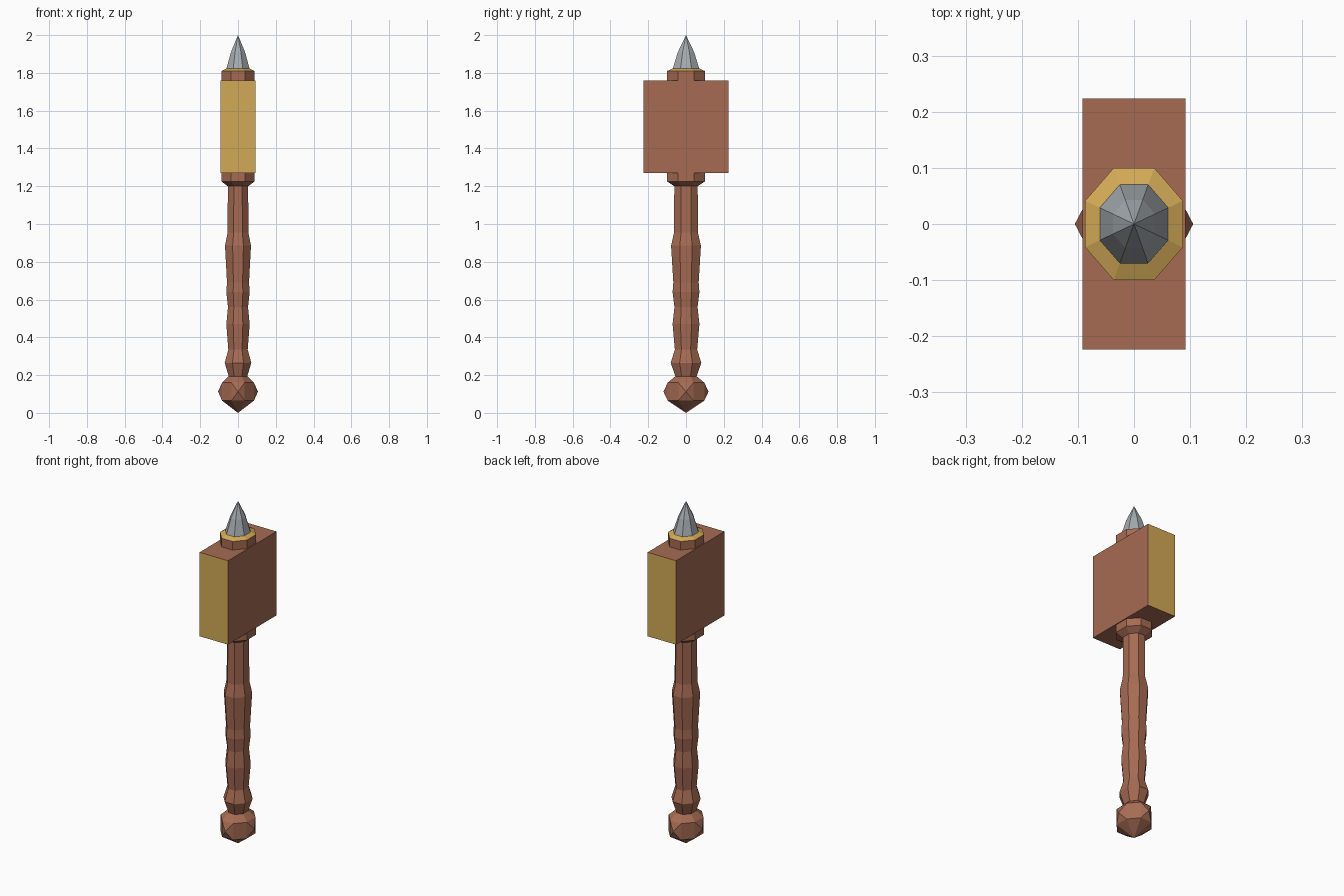
import bpy, bmesh, math

if "Cube" in bpy.data.objects:
    bpy.data.objects.remove(bpy.data.objects["Cube"])

SQUASH = 0.87                       # x width relative to y width
SIDES = 8


def material(name, rgb):
    m = bpy.data.materials.new(name)
    m.diffuse_color = (*rgb, 1)
    m.use_nodes = True
    m.node_tree.nodes["Principled BSDF"].inputs["Base Color"].default_value = m.diffuse_color
    return m


BROWN = material("reddish_brown", (0.38, 0.147, 0.087))
GOLD = material("gold", (0.65, 0.40, 0.095))
STEEL = material("steel", (0.37, 0.41, 0.43))


def finish(name, bm, mats):
    bmesh.ops.recalc_face_normals(bm, faces=bm.faces[:])
    me = bpy.data.meshes.new(name)
    bm.to_mesh(me)
    bm.free()
    for m in mats:
        me.materials.append(m)
    ob = bpy.data.objects.new(name, me)
    bpy.context.collection.objects.link(ob)
    return ob


def lathe(profile):
    """Octagonal loft; profile is (z, distance from axis to flat side)."""
    bm = bmesh.new()
    rings = []
    for z, a in profile:
        if a == 0:
            rings.append([bm.verts.new((0, 0, z))] * SIDES)
            continue
        r = a / math.cos(math.pi / SIDES)
        angles = [(i + 0.5) * 2 * math.pi / SIDES for i in range(SIDES)]
        rings.append([bm.verts.new((SQUASH * r * math.cos(t), r * math.sin(t), z))
                      for t in angles])
    for lo, hi in zip(rings, rings[1:]):
        for i in range(SIDES):
            j = (i + 1) % SIDES
            corners = [lo[i], lo[j], hi[j], hi[i]]
            bm.faces.new(list(dict.fromkeys(corners)))
    for ring in (rings[0], rings[-1]):
        if ring[0] is not ring[1]:
            bm.faces.new(ring)
    bm.normal_update()
    return bm


# Pommel with a pyramid stud on the front, back, left and right facets
bm = lathe([(0, 0), (0.065, 0.097), (0.16, 0.097), (0.195, 0.055)])
bmesh.ops.recalc_face_normals(bm, faces=bm.faces[:])
studs = [f for f in bm.faces if max(abs(f.normal.x), abs(f.normal.y)) > 0.99]
for v in bmesh.ops.poke(bm, faces=studs)["verts"]:
    v.co.x *= 1.25
    v.co.y *= 1.23
finish("pommel", bm, [BROWN])

# Ribbed grip and plain shaft
finish("handle", lathe([
    (0.19, 0.055), (0.265, 0.081), (0.335, 0.059), (0.47, 0.071),
    (0.56, 0.061), (0.64, 0.071), (0.69, 0.067), (0.885, 0.079),
    (0.955, 0.063), (1.21, 0.062)]), [BROWN])

# Collar running through the head, with a gold bevel on top
bm = lathe([(1.2, 0.062), (1.225, 0.1), (1.81, 0.1), (1.823, 0.071)])
for f in bm.faces:
    f.material_index = int(f.calc_center_median().z > 1.81)
finish("collar", bm, [BROWN, GOLD])

# Hammer head block with gold striking faces
bm = bmesh.new()
bmesh.ops.create_cube(bm, size=1)
for v in bm.verts:
    v.co = (v.co.x * 0.184, v.co.y * 0.448, 1.515 + v.co.z * 0.49)
bm.normal_update()
for f in bm.faces:
    f.material_index = int(abs(f.normal.y) > 0.9)
finish("hammer_head", bm, [BROWN, GOLD])

# Steel spike
finish("spike", lathe([(1.82, 0.071), (1.91, 0.043), (2.0, 0)]), [STEEL])
